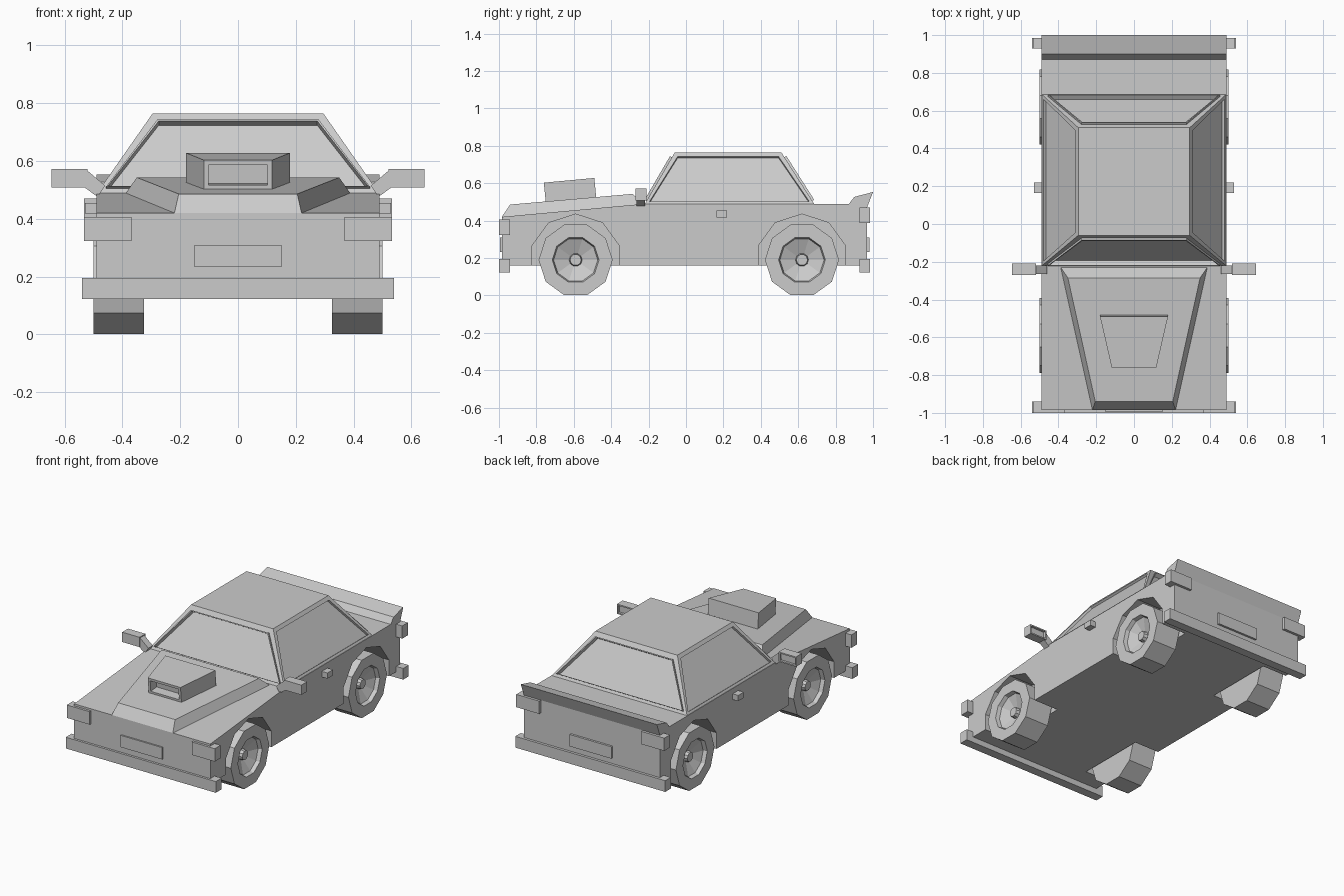
import bpy, bmesh, math
from mathutils import Vector

if "Cube" in bpy.data.objects:
    bpy.data.objects.remove(bpy.data.objects["Cube"], do_unlink=True)

GREY = (0.6, 0.6, 0.6, 1)
paint = bpy.data.materials.new("plain_grey")
paint.use_nodes = True
paint.diffuse_color = GREY
paint.node_tree.nodes["Principled BSDF"].inputs["Base Color"].default_value = GREY


def finish(name, bm):
    bmesh.ops.recalc_face_normals(bm, faces=bm.faces)
    mesh = bpy.data.meshes.new(name)
    bm.to_mesh(mesh)
    bm.free()
    mesh.materials.append(paint)
    ob = bpy.data.objects.new(name, mesh)
    bpy.context.collection.objects.link(ob)
    return ob


def loft(name, rings, details=None):
    """Closed solid through rings of points, capped at both ends."""
    bm = bmesh.new()
    loops = [[bm.verts.new(p) for p in ring] for ring in rings]
    n = len(loops[0])
    for a, b in zip(loops, loops[1:]):
        for i in range(n):
            j = (i + 1) % n
            bm.faces.new((a[i], a[j], b[j], b[i]))
    bm.faces.new(loops[0])
    bm.faces.new(loops[-1])
    bmesh.ops.recalc_face_normals(bm, faces=bm.faces)
    if details:
        details(bm)
    return finish(name, bm)


def prism(name, profile, x0, x1):
    return loft(name, [[(x, y, z) for y, z in profile] for x in (x0, x1)])


def box(name, xs, ys, zs, details=None):
    ring = [(x, y) for x, y in ((xs[0], ys[0]), (xs[1], ys[0]), (xs[1], ys[1]), (xs[0], ys[1]))]
    return loft(name, [[(x, y, z) for x, y in ring] for z in zs], details)


def tapered(name, levels, details=None):
    """Symmetric block; each level is front and rear (half width, y, z)."""
    rings = []
    for (fx, fy, fz), (rx, ry, rz) in levels:
        rings.append([(-fx, fy, fz), (fx, fy, fz), (rx, ry, rz), (-rx, ry, rz)])
    return loft(name, rings, details)


def recess(bm, direction, border, depth, lip=0.0):
    """Sink a panel into the face that looks most in a direction."""
    bm.normal_update()
    face = max(bm.faces, key=lambda f: f.normal.dot(Vector(direction)))

    def step(width, push):
        bmesh.ops.inset_individual(bm, faces=[face], thickness=width, depth=push)

    step(border, 0)
    if lip:
        step(0, lip)
        step(0.008, 0)
    step(0, -depth)


def polygon(cy, cz, radius, sides, turn=0.0):
    return [(cy + radius * math.cos(turn + 2 * math.pi * i / sides),
             cz + radius * math.sin(turn + 2 * math.pi * i / sides)) for i in range(sides)]


AXLES = {"front": -0.59, "rear": 0.62}
AXLE_Z = 0.19
SIDES = {"left": 1, "right": -1}

# Lower body with wheel arches cut out
body = prism("body", [(-0.985, 0.16), (0.968, 0.16), (0.968, 0.49), (-0.22, 0.49), (-0.985, 0.42)],
             -0.49, 0.49)
for end, y in AXLES.items():
    for side, s in SIDES.items():
        cutter = prism("arch_cutter", polygon(y, AXLE_Z, 0.245, 10, math.pi / 2), s * 0.31, s * 0.6)
        cutter.hide_render = True
        mod = body.modifiers.new("arch", "BOOLEAN")
        mod.operation = "DIFFERENCE"
        mod.solver = "EXACT"
        mod.object = cutter
        bpy.context.view_layer.objects.active = body
        bpy.ops.object.modifier_apply(modifier=mod.name)
        bpy.data.objects.remove(cutter, do_unlink=True)


# Cabin with sunken windows
def windows(bm):
    recess(bm, (0, -1, 0.3), 0.035, 0.03, 0.012)
    recess(bm, (0, 1, 0.3), 0.035, 0.03, 0.012)
    for s in SIDES.values():
        recess(bm, (s, 0, 0.3), 0.03, 0.015)


tapered("cabin", [((0.487, -0.22, 0.49), (0.487, 0.685, 0.49)),
                  ((0.295, -0.06, 0.765), (0.295, 0.51, 0.765))], windows)

# Hood bulge and intake scoop
tapered("hood_bulge", [((0.22, -0.985, 0.42), (0.388, -0.23, 0.489)),
                       ((0.205, -0.94, 0.486), (0.35, -0.285, 0.543))])
tapered("hood_scoop", [((0.118, -0.75, 0.5), (0.18, -0.48, 0.52)),
                       ((0.118, -0.76, 0.603), (0.18, -0.49, 0.628))],
        lambda bm: recess(bm, (0, -1, 0), 0.023, 0.06))

# Tail spoiler
prism("spoiler", [(0.87, 0.488), (0.9, 0.527), (1.0, 0.553), (0.968, 0.47)], -0.49, 0.49)

# Bumpers and plates
box("front_bumper", (-0.54, 0.54), (-1.0, -0.94), (0.122, 0.195))
box("rear_bumper", (-0.54, 0.54), (0.928, 0.985), (0.122, 0.195))
box("front_plate", (-0.15, 0.15), (-0.995, -0.98), (0.233, 0.31))
box("rear_plate", (-0.15, 0.15), (0.96, 0.982), (0.233, 0.31))

for side, s in SIDES.items():
    # Lamps and door handles
    box(side + "_headlight", (s * 0.368, s * 0.533), (-1.0, -0.94), (0.323, 0.407))
    box(side + "_tail_light", (s * 0.368, s * 0.533), (0.928, 0.985), (0.387, 0.47))
    box(side + "_door_handle", (s * 0.48, s * 0.53), (0.163, 0.22), (0.418, 0.455))

    # Mirror arm and housing
    loft(side + "_mirror_arm", [[(s * x, y, z) for x, z in ((0.46, 0.515), (0.485, 0.475))
                                 for y in ((-0.265, -0.22) if z > 0.5 else (-0.22, -0.265))],
                                [(s * x, y, z) for x, z in ((0.525, 0.57), (0.53, 0.508))
                                 for y in ((-0.265, -0.22) if z > 0.53 else (-0.22, -0.265))]])
    box(side + "_mirror", (s * 0.52, s * 0.645), (-0.27, -0.21), (0.508, 0.572),
        lambda bm: recess(bm, (0, 1, 0), 0.012, 0.015))

    # Wheels: tyre, dished rim and hub
    rings = [(0.325, 0.198), (0.5, 0.198), (0.5, 0.125), (0.475, 0.118), (0.44, 0.035),
             (0.465, 0.03)]
    for end, y in AXLES.items():
        loft(f"{end}_{side}_wheel",
             [[(s * x, py, pz) for py, pz in polygon(y, AXLE_Z, r, 10)] for x, r in rings])
